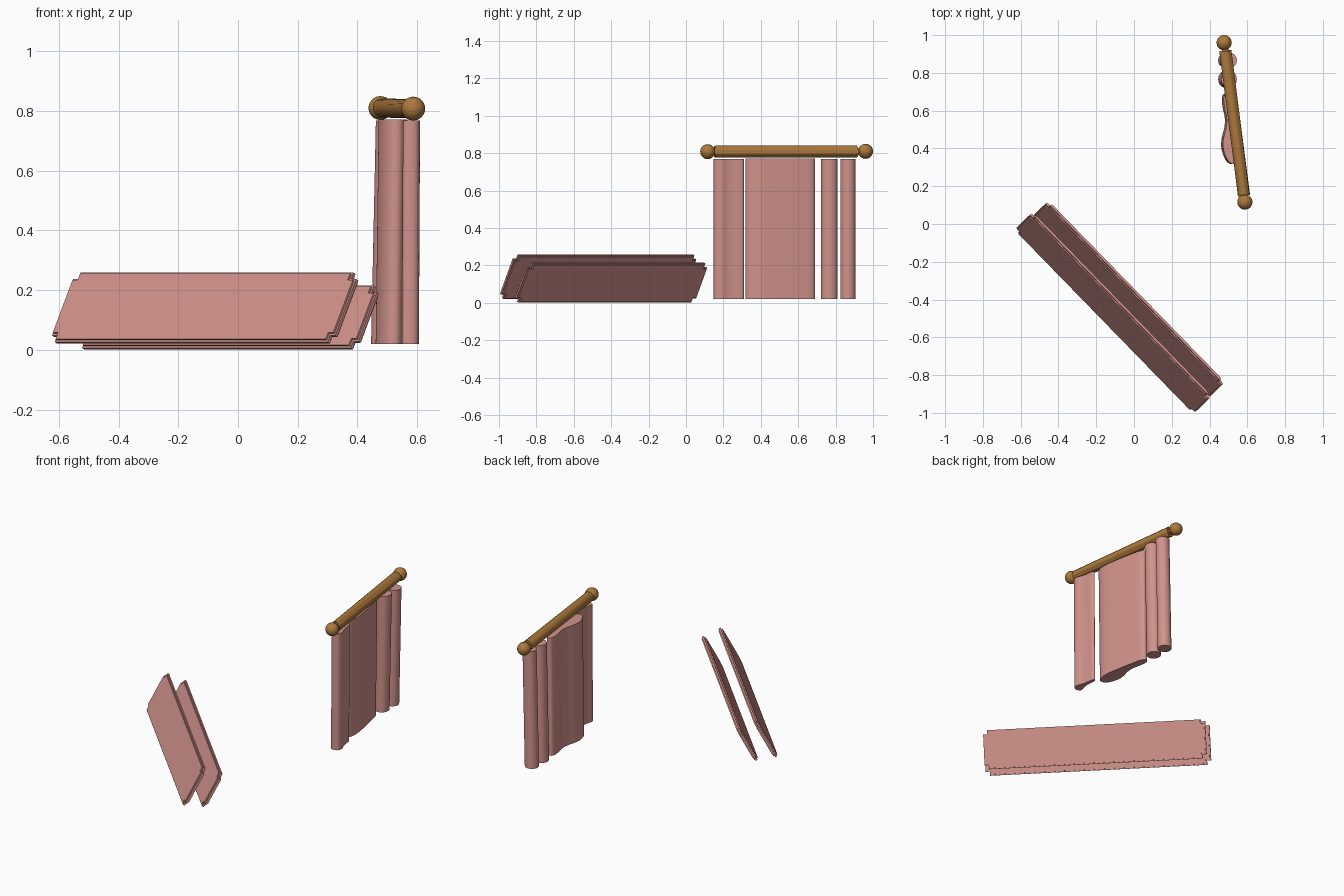
import bpy, bmesh, math
from mathutils import Vector, Matrix

cube = bpy.data.objects.get("Cube")
if cube:
    bpy.data.objects.remove(cube, do_unlink=True)


def material(name, rgb):
    m = bpy.data.materials.new(name)
    m.use_nodes = True
    m.diffuse_color = (*rgb, 1)
    m.node_tree.nodes["Principled BSDF"].inputs["Base Color"].default_value = (*rgb, 1)
    return m


PINK = material("dusty pink", (0.64, 0.29, 0.26))
BROWN = material("warm brown", (0.41, 0.19, 0.045))


def finish(bm, name, mat, angle=50):
    bmesh.ops.recalc_face_normals(bm, faces=bm.faces)
    mesh = bpy.data.meshes.new(name)
    bm.to_mesh(mesh)
    bm.free()
    mesh.materials.append(mat)
    obj = bpy.data.objects.new(name, mesh)
    bpy.context.collection.objects.link(obj)
    bpy.ops.object.select_all(action="DESELECT")
    obj.select_set(True)
    bpy.context.view_layer.objects.active = obj
    bpy.ops.object.shade_smooth_by_angle(angle=math.radians(angle))
    return obj


# Leaning slabs with clipped corners and softened rims
along = Vector((0.94, -0.965, 0)).normalized()
rise = Vector((0.33, 0.32, 0.88)).normalized()
normal = along.cross(rise).normalized()
rise = normal.cross(along)
SLAB_AXES = Matrix((along, rise, normal)).transposed().to_4x4()


def slab(name, centre, length, width, thickness=0.025, clip=0.025):
    bm = bmesh.new()
    bmesh.ops.create_cube(bm, size=1)
    bmesh.ops.scale(bm, verts=bm.verts, vec=(length, width, thickness))
    corners = [e for e in bm.edges
               if abs((e.verts[0].co - e.verts[1].co).z) > thickness / 2]
    bmesh.ops.bevel(bm, geom=corners, offset=clip, segments=2, affect="EDGES")
    rims = [e for e in bm.edges if abs((e.verts[0].co - e.verts[1].co).z) < 0.001]
    bmesh.ops.bevel(bm, geom=rims, offset=0.007, segments=2, affect="EDGES")
    bm.transform(Matrix.Translation(centre) @ SLAB_AXES)
    return finish(bm, name, PINK, 60)


slab("front_slab", (-0.11, -0.47, 0.14), 1.36, 0.262)
slab("rear_slab", (-0.03, -0.40, 0.108), 1.34, 0.235)


# Hanging cloth folds: rounded outlines extruded upward with a slight lean
def fold(name, outline, lean, bottom=0.02, top=0.768):
    pts = [Vector(p) for p in outline]
    for _ in range(3):
        pts = [q for a, b in zip(pts, pts[1:] + pts[:1])
               for q in (a.lerp(b, 0.25), a.lerp(b, 0.75))]
    bm = bmesh.new()
    low = [bm.verts.new((p.x, p.y, bottom)) for p in pts]
    high = [bm.verts.new((p.x + lean, p.y, top)) for p in pts]
    bm.faces.new(low)
    bm.faces.new(high)
    n = len(pts)
    for i in range(n):
        j = (i + 1) % n
        bm.faces.new((low[i], low[j], high[j], high[i]))
    return finish(bm, name, PINK)


def ring(x, y, rx, ry, count=16):
    turn = [2 * math.pi * i / count for i in range(count)]
    return [(x + rx * math.cos(a), y + ry * math.sin(a)) for a in turn]


fold("end_fold", [(0.54, 0.148), (0.6, 0.148), (0.609, 0.19), (0.588, 0.23),
                  (0.58, 0.309), (0.555, 0.309), (0.565, 0.22)], 0.004)
fold("wide_fold", [(0.505, 0.315), (0.545, 0.32), (0.562, 0.39), (0.545, 0.5),
                   (0.525, 0.6), (0.505, 0.69), (0.465, 0.69), (0.465, 0.63),
                   (0.488, 0.54), (0.455, 0.43), (0.475, 0.35)], 0.01, top=0.772)
fold("narrow_fold", ring(0.487, 0.766, 0.042, 0.046), 0.016)
fold("far_fold", ring(0.487, 0.866, 0.042, 0.042), 0.016)

# Rod with shallow lengthwise grooves, thin necks and ball ends
START, END = Vector((0.587, 0.116, 0.808)), Vector((0.477, 0.96, 0.81))
ROD = END - START
AIM = ROD.to_track_quat("Z", "Y").to_matrix().to_4x4()


def turned(name, radius, a, b, sides=32, grooves=False):
    bm = bmesh.new()
    bmesh.ops.create_cone(bm, cap_ends=True, segments=sides, radius1=radius,
                          radius2=radius, depth=ROD.length * (b - a))
    bm.transform(Matrix.Translation(START + ROD * (a + b) / 2) @ AIM)
    if grooves:
        for i, v in enumerate(bm.verts):
            axis = START + ROD * ((v.co - START).dot(ROD) / ROD.length_squared)
            out = v.co - axis
            if out.x > 0.4 * radius and (i // 2) % 4 == 0:
                v.co = axis + out * 0.9
    rims = [e for e in bm.edges if any(len(f.verts) > 4 for f in e.link_faces)]
    bmesh.ops.bevel(bm, geom=rims, offset=0.005, segments=2, affect="EDGES")
    return finish(bm, name, BROWN)


turned("rod", 0.032, 0.045, 0.945, grooves=True)
turned("rod_neck", 0.018, 0.0, 1.0)
for label, spot in (("near_ball", START), ("far_ball", END)):
    bm = bmesh.new()
    bmesh.ops.create_uvsphere(bm, u_segments=24, v_segments=14, radius=0.04)
    bm.transform(Matrix.Translation(spot) @ AIM)
    finish(bm, label, BROWN)
